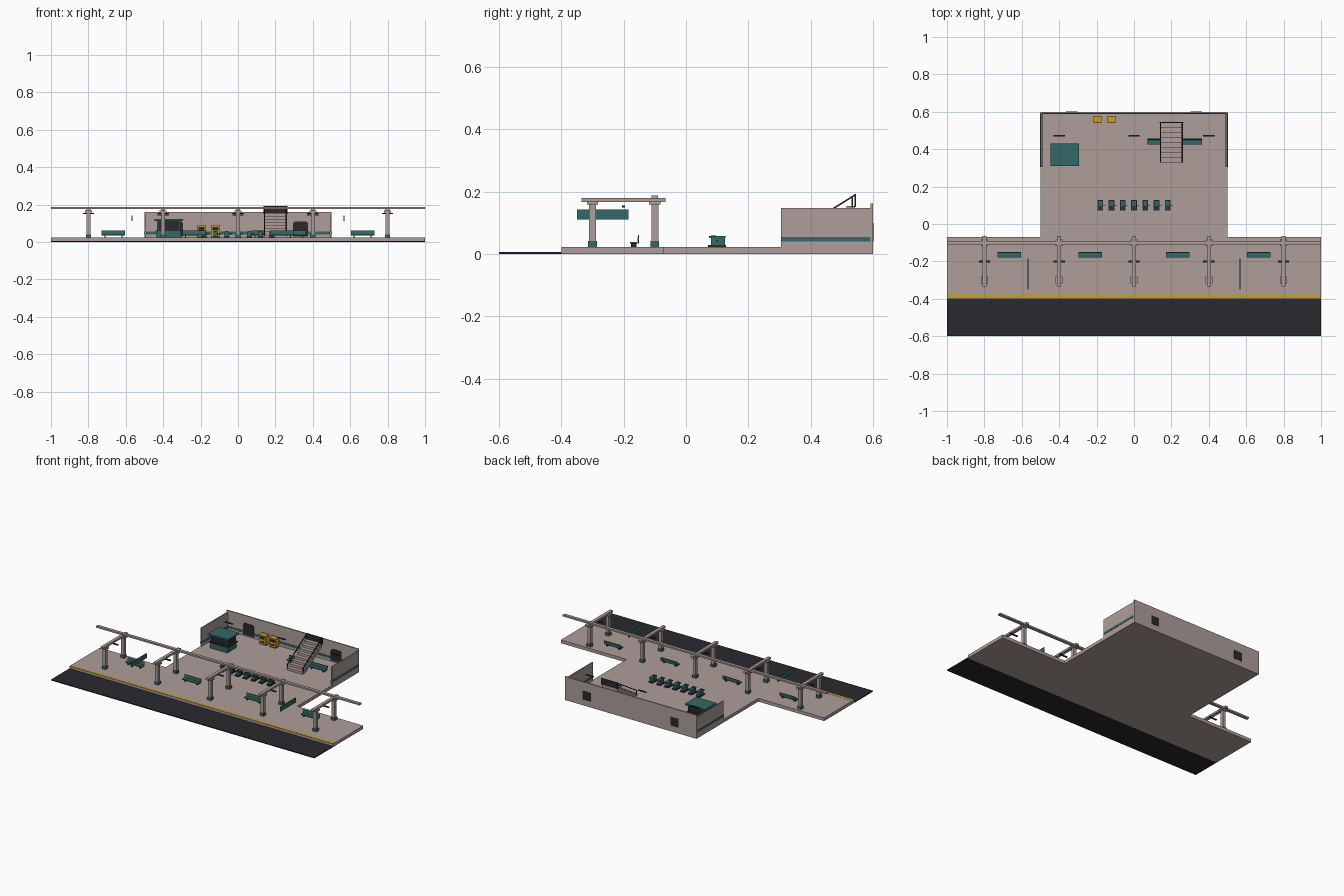
import bpy, bmesh
from math import radians, sin, cos, pi, atan2, hypot
from mathutils import Matrix, Vector

if "Cube" in bpy.data.objects:
    bpy.data.objects.remove(bpy.data.objects["Cube"])


def material(name, rgb):
    m = bpy.data.materials.new(name)
    m.diffuse_color = (*rgb, 1)
    m.use_nodes = True
    m.node_tree.nodes["Principled BSDF"].inputs["Base Color"].default_value = m.diffuse_color
    return m


STONE = material("stone", (0.42, 0.34, 0.32))
TEAL = material("teal", (0.035, 0.14, 0.135))
DARK = material("dark", (0.022, 0.022, 0.028))
YELLOW = material("yellow", (0.60, 0.34, 0.03))


def finish(name, bm, mat):
    me = bpy.data.meshes.new(name)
    bmesh.ops.recalc_face_normals(bm, faces=bm.faces)
    bm.to_mesh(me)
    bm.free()
    me.materials.append(mat)
    ob = bpy.data.objects.new(name, me)
    bpy.context.collection.objects.link(ob)
    return ob


def box(name, x, y, z, mat, tilt=0):
    """Box from (min, max) ranges, optionally tilted about its own x axis."""
    lo, hi = Vector((x[0], y[0], z[0])), Vector((x[1], y[1], z[1]))
    d = hi - lo
    m = (Matrix.Translation((lo + hi) / 2) @ Matrix.Rotation(tilt, 4, 'X')
         @ Matrix.Diagonal((d.x, d.y, d.z, 1)))
    bm = bmesh.new()
    bmesh.ops.create_cube(bm, size=1, matrix=m)
    return finish(name, bm, mat)


def cbox(name, cx, cy, w, d, z0, z1, mat, tilt=0):
    return box(name, (cx - w / 2, cx + w / 2), (cy - d / 2, cy + d / 2), (z0, z1), mat, tilt)


def prism(name, pts, axis, lo, hi, mat):
    """Extrude a profile: (y, z) points along x, or (x, z) points along y."""
    bm = bmesh.new()
    if axis == 'x':
        f = bm.faces.new([bm.verts.new((lo, a, b)) for a, b in pts])
        d = (hi - lo, 0, 0)
    else:
        f = bm.faces.new([bm.verts.new((a, lo, b)) for a, b in pts])
        d = (0, hi - lo, 0)
    r = bmesh.ops.extrude_face_region(bm, geom=[f], use_keep_orig=True)
    bmesh.ops.translate(bm, vec=d, verts=[v for v in r["geom"] if isinstance(v, bmesh.types.BMVert)])
    return finish(name, bm, mat)


FLOOR = 0.022

# ground, platform edge and hall floor
box("track_bed", (-1, 1), (-0.6, -0.4), (0, 0.006), DARK)
box("platform_floor", (-1, 1), (-0.4, -0.07), (0, FLOOR), STONE)
box("hall_floor", (-0.5, 0.5), (-0.07, 0.6), (0, FLOOR), STONE)
box("safety_strip", (-1, 1), (-0.396, -0.377), (FLOOR - 0.002, FLOOR + 0.001), YELLOW)

# hall walls with coloured band
box("back_wall", (-0.5, 0.5), (0.592, 0.6), (FLOOR, 0.161), STONE)
box("back_band", (-0.492, 0.492), (0.589, 0.594), (0.04, 0.055), TEAL)
for s in (-1, 1):
    box("side_wall", sorted((s * 0.492, s * 0.5)), (0.305, 0.592), (FLOOR, 0.148), STONE)
    box("side_band", sorted((s * 0.490, s * 0.502)), (0.305, 0.592), (0.04, 0.055), TEAL)
    # wall panels, showing through at the rear
    c, w = s * 0.333, 0.040
    prism("wall_panel", [(c - w, 0.03), (c + w, 0.03), (c + w, 0.1), (c + w - 0.01, 0.11),
                         (c - w + 0.01, 0.11), (c - w, 0.1)], 'y', 0.587, 0.591, DARK)
    cbox("wall_opening", c, 0.596, 0.062, 0.01, 0.04, 0.1, DARK)

# platform canopy frames
for x in (-0.8, -0.4, 0, 0.4, 0.8):
    for y in (-0.3, -0.1):
        cbox("column", x, y, 0.022, 0.022, FLOOR, 0.16, STONE)
        cbox("column_base", x, y, 0.028, 0.028, FLOOR, 0.041, TEAL)
        cbox("column_capital", x, y, 0.038, 0.036, 0.158, 0.168, STONE)
    box("cross_beam", (x - 0.011, x + 0.011), (-0.335, -0.065), (0.167, 0.18), STONE)
    cbox("platform_lamp", x, -0.2, 0.06, 0.01, 0.149, 0.155, DARK)
box("long_beam", (-1, 1), (-0.111, -0.09), (0.176, 0.187), STONE)

# hall lamps
for x in (-0.4, 0, 0.4):
    cbox("hall_lamp", x, 0.473, 0.06, 0.008, 0.142, 0.148, DARK)

# hanging signs
for s in (-1, 1):
    cbox("hanging_sign", s * 0.567, -0.267, 0.007, 0.166, 0.111, 0.142, TEAL)


def bench(cx, cy):
    cbox("bench_seat", cx, cy - 0.006, 0.126, 0.024, 0.034, 0.039, TEAL)
    cbox("bench_back", cx, cy + 0.009, 0.126, 0.004, 0.04, 0.06, TEAL, radians(-5))
    for s in (-1, 1):
        cbox("bench_leg", cx + s * 0.045, cy - 0.005, 0.006, 0.018, FLOOR, 0.035, DARK)
        cbox("bench_bracket", cx + s * 0.045, cy + 0.010, 0.005, 0.004, 0.034, 0.054, DARK)


for x in (-0.666, -0.235, 0.235, 0.666):
    bench(x, -0.162)
for x in (0.135, 0.3):
    bench(x, 0.444)

# ticket gates
for i in range(7):
    x = (i - 3) * 0.06
    cbox("gate_base", x, 0.1, 0.030, 0.058, FLOOR, 0.028, DARK)
    cbox("gate_body", x, 0.103, 0.022, 0.044, 0.028, 0.052, TEAL)
    cbox("gate_top", x, 0.1, 0.026, 0.052, 0.051, 0.057, TEAL)
    cbox("gate_reader", x, 0.088, 0.014, 0.016, 0.056, 0.059, DARK)
    cbox("gate_arm", x + 0.019, 0.1, 0.018, 0.004, 0.04, 0.044, DARK)

# ticket booth
bx, by = -0.37, 0.37
cbox("booth_base", bx, by, 0.13, 0.10, FLOOR, 0.06, TEAL)
cbox("booth_counter", bx, by, 0.142, 0.112, 0.06, 0.065, DARK)
cbox("booth_glass", bx, by, 0.115, 0.085, 0.065, 0.112, DARK)
for sx in (-1, 1):
    for sy in (-1, 1):
        cbox("booth_post", bx + sx * 0.059, by + sy * 0.044, 0.006, 0.006, 0.065, 0.113, TEAL)
cbox("booth_roof", bx, by, 0.154, 0.12, 0.112, 0.122, TEAL)

# ticket machines
for x in (-0.195, -0.12):
    cbox("machine_plinth", x, 0.562, 0.046, 0.028, FLOOR, 0.03, DARK)
    cbox("machine_body", x, 0.56, 0.05, 0.036, 0.03, 0.088, YELLOW)
    cbox("machine_screen", x, 0.542, 0.034, 0.004, 0.062, 0.08, DARK)
    cbox("machine_tray", x, 0.542, 0.024, 0.004, 0.038, 0.048, DARK)

# open staircase: stepped top, sloping underside
n, y0, run, rise = 8, 0.33, 0.0265, 0.0165
steps = []
for i in range(n):
    steps += [(y0 + i * run, FLOOR + i * rise), (y0 + i * run, FLOOR + (i + 1) * rise)]
top_y, top_z = y0 + n * run, FLOOR + n * rise
steps += [(top_y, top_z), (top_y, top_z - rise - 0.006), (y0 + run + 0.006, FLOOR)]
prism("staircase", steps, 'x', 0.142, 0.258, STONE)
box("stair_head_panel", (0.136, 0.264), (0.541, 0.546), (0.15, 0.193), DARK)

# stair handrails
ang = atan2(rise, run)
for x in (0.142, 0.258):
    ym, zm = (y0 + top_y) / 2, (FLOOR + top_z) / 2 + 0.035
    L = hypot(n * run, n * rise)
    box("handrail", (x - 0.003, x + 0.003), (ym - L / 2, ym + L / 2),
        (zm - 0.0025, zm + 0.0025), DARK, ang)
    for y in (y0 + 0.006, top_y - 0.008):
        z = FLOOR + (y - y0) * rise / run
        cbox("handrail_post", x, y, 0.005, 0.005, z, z + 0.036, DARK)
